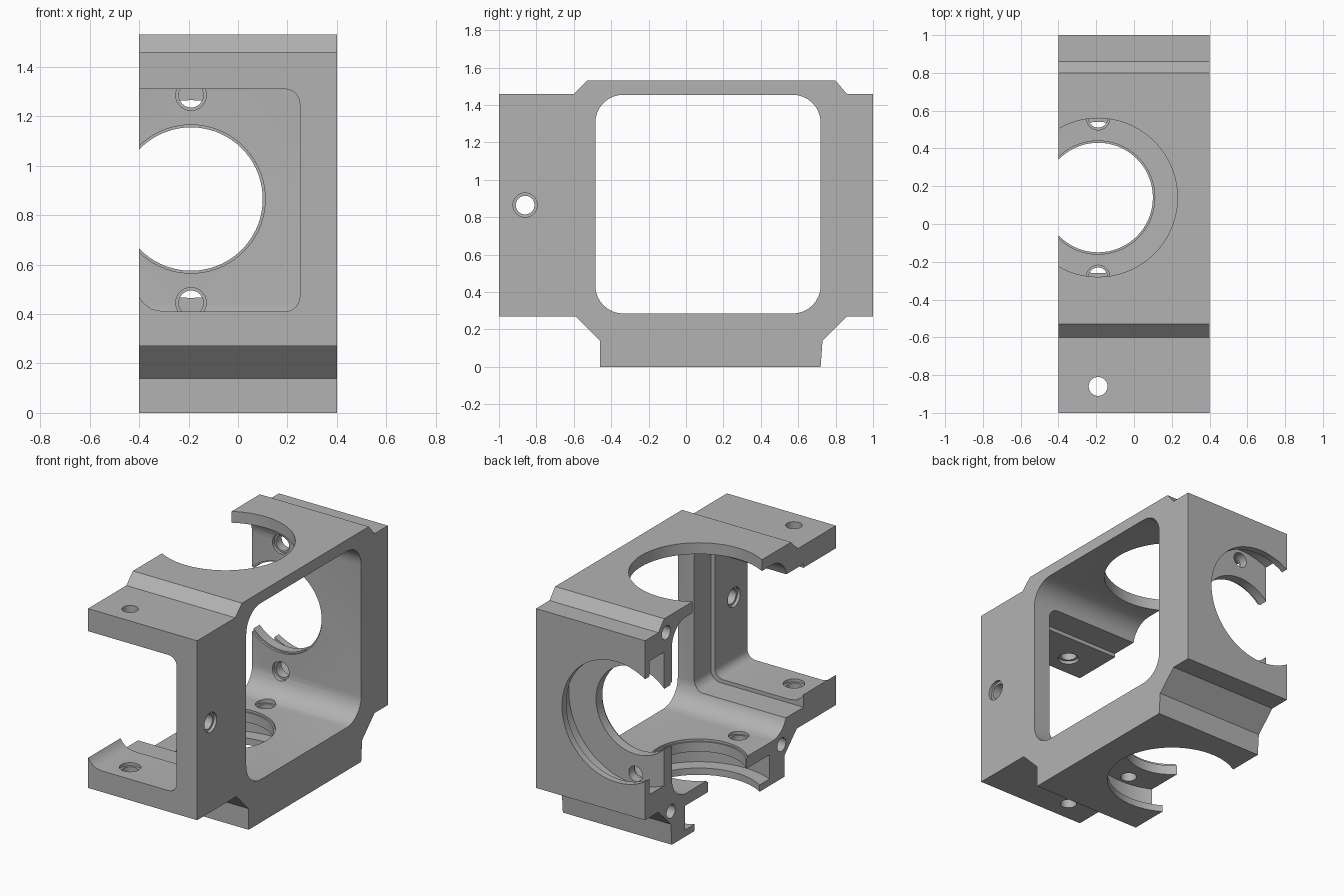
import bpy, bmesh, math

cube = bpy.data.objects.get("Cube")
if cube:
    bpy.data.objects.remove(cube, do_unlink=True)

gray = bpy.data.materials.new("neutral gray")
gray.use_nodes = True
color = (0.45, 0.45, 0.45, 1)
gray.diffuse_color = color
gray.node_tree.nodes["Principled BSDF"].inputs["Base Color"].default_value = color

PLACE = {"x": lambda a, b, t: (t, a, b),
         "y": lambda a, b, t: (a, t, b),
         "z": lambda a, b, t: (a, b, t)}


def prism(name, profile, axis, lo, hi):
    """Extrude a flat profile along an axis."""
    bm = bmesh.new()
    low, high = [[bm.verts.new(PLACE[axis](a, b, t)) for a, b in profile] for t in (lo, hi)]
    bm.faces.new(low)
    bm.faces.new(high)
    n = len(profile)
    for i in range(n):
        j = (i + 1) % n
        bm.faces.new((low[i], low[j], high[j], high[i]))
    bmesh.ops.recalc_face_normals(bm, faces=bm.faces[:])
    mesh = bpy.data.meshes.new(name)
    bm.to_mesh(mesh)
    bm.free()
    mesh.materials.append(gray)
    obj = bpy.data.objects.new(name, mesh)
    bpy.context.collection.objects.link(obj)
    return obj


def arc(a, b, r, start, sweep, steps):
    return [(a + r * math.cos(math.radians(start + sweep * i / steps)),
             b + r * math.sin(math.radians(start + sweep * i / steps)))
            for i in range(steps + 1)]


def circle(a, b, r, n=72):
    return arc(a, b, r, 0, 360, n)[:-1]


def rounded(a0, a1, b0, b1, r):
    return (arc(a1 - r, b1 - r, r, 0, 90, 8) + arc(a0 + r, b1 - r, r, 90, 90, 8)
            + arc(a0 + r, b0 + r, r, 180, 90, 8) + arc(a1 - r, b0 + r, r, 270, 90, 8))


# Main housing: side outline extruded across the width
outline = [(-1, .27), (-.59, .27), (-.46, .14), (-.46, 0), (.72, 0), (.73, .14),
           (.86, .27), (1, .27), (1, 1.46), (.86, 1.46), (.8, 1.53), (-.53, 1.53),
           (-.6, 1.46), (-1, 1.46)]
frame = prism("bracket_frame", outline, "x", -.4, .4)


def cut(profile, axis, lo, hi):
    cutter = prism("cutter", profile, axis, lo, hi)
    cutter.hide_render = True
    mod = frame.modifiers.new("cut", "BOOLEAN")
    mod.operation = "DIFFERENCE"
    mod.solver = "EXACT"
    mod.object = cutter
    graph = bpy.context.evaluated_depsgraph_get()
    mesh = bpy.data.meshes.new_from_object(frame.evaluated_get(graph))
    frame.modifiers.clear()
    frame.data = mesh
    bpy.data.objects.remove(cutter, do_unlink=True)


# Large side window
cut(rounded(-.485, .72, .285, 1.455, .15), "x", -.6, .6)

# Front opening with a raised end on the lower flange, and its inner step
opening = ([(-.5, 1.31)] + [(-.5, .47), (-.4, .47), (-.385, .447), (-.35, .42), (-.3, .41)]
           + arc(.19, .47, .06, 270, 90, 6) + arc(.19, 1.25, .06, 0, 90, 6))
cut(opening, "y", -1.2, -.6)
cut(rounded(-.9, .28, .385, 1.335, .07), "y", -.66, -.4)

# Round seats in the back wall and floor: lip bore, groove, outer rim
CX = -.19
for axis, mid, inner, step, outer in (("y", .865, .72, -1, 1), ("z", .14, .285, 1, 0)):
    def seat_cut(profile, start, end):
        cut(profile, axis, min(start, end), max(start, end))
    lip = inner - step * .08
    rim = outer + step * .045
    seat_cut(circle(CX, mid, .29), inner + step * .04, lip - step * .03)
    seat_cut(circle(CX, mid, .30), inner + step * .03, inner - step * .015)
    seat_cut(circle(CX, mid, .49), lip, rim)
    seat_cut(circle(CX, mid, .40), rim + step * .03, outer - step * .1)
    # Bolt holes through the lip
    for side in (-1, 1):
        seat_cut(circle(CX, mid + side * .42, .062, 32), inner + step * .16, inner - step * .02)
        seat_cut(circle(CX, mid + side * .42, .05, 32), inner, lip - step * .03)

# Round opening in the top plate
cut(circle(CX, .14, .42), "z", 1.4, 1.7)

# Bolt holes in the front flanges and post, with shallow recesses
bolt = circle(CX, -.86, .05, 32)
cut(bolt, "z", .2, .6)
cut(bolt, "z", 1.2, 1.6)
recess = circle(CX, -.86, .065, 32)
cut(recess, "z", .39, .45)
cut(recess, "z", 1.27, 1.33)
cut(circle(-.86, .865, .05, 32), "x", .1, .6)
cut(circle(-.86, .865, .065, 32), "x", .38, .5)
cut(circle(-.86, .865, .065, 32), "x", .2, .27)

# Blind screw holes in the open side
for y, z in ((.78, 1.43), (.73, .225), (-.43, .225)):
    cut(circle(y, z, .045, 24), "x", -.6, -.2)

bpy.ops.object.select_all(action="DESELECT")
frame.select_set(True)
bpy.context.view_layer.objects.active = frame
bpy.ops.object.shade_smooth_by_angle(angle=math.radians(30))
